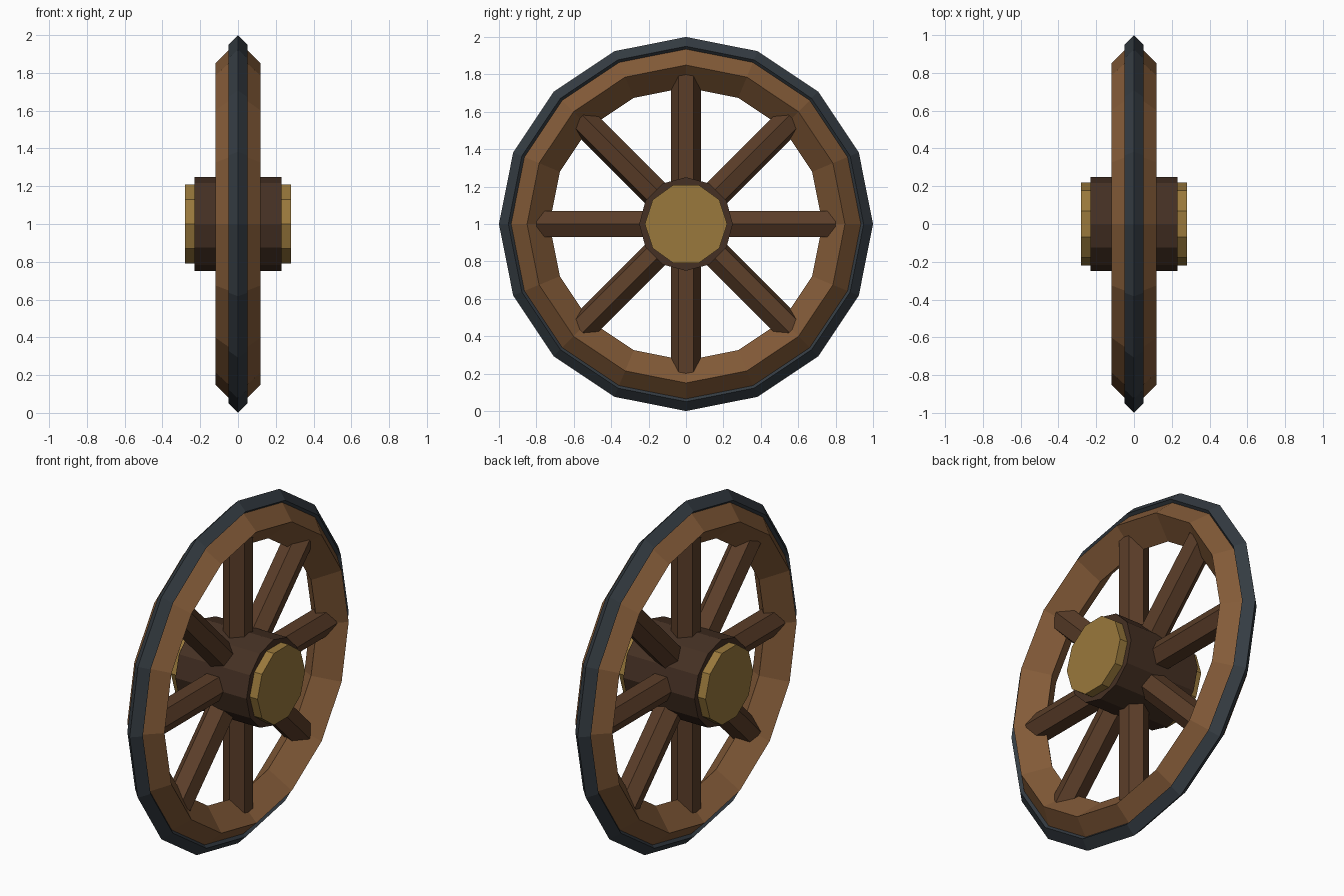
import bpy, bmesh
from math import pi, sin, cos
from mathutils import Matrix

if "Cube" in bpy.data.objects:
    bpy.data.objects.remove(bpy.data.objects["Cube"])

CENTRE = Matrix.Translation((0, 0, 1))


def material(name, rgb):
    m = bpy.data.materials.new(name)
    m.diffuse_color = (*rgb, 1)
    m.use_nodes = True
    m.node_tree.nodes["Principled BSDF"].inputs["Base Color"].default_value = m.diffuse_color
    return m


RIM = material("rim_wood", (0.23, 0.105, 0.04))
SPOKE = material("spoke_wood", (0.105, 0.048, 0.022))
HUB = material("hub_wood", (0.06, 0.03, 0.017))
BRASS = material("brass", (0.32, 0.19, 0.045))
IRON = material("iron", (0.035, 0.045, 0.055))


def finish(name, bm, mat):
    bmesh.ops.recalc_face_normals(bm, faces=bm.faces[:])
    mesh = bpy.data.meshes.new(name)
    bm.to_mesh(mesh)
    bm.free()
    mesh.materials.append(mat)
    ob = bpy.data.objects.new(name, mesh)
    bpy.context.collection.objects.link(ob)
    return ob


def ring(name, major, minor, mat, sides=16):
    """Diamond-section ring around the x axis."""
    bm = bmesh.new()
    section = [(major + minor, 0), (major, minor), (major - minor, 0), (major, -minor)]
    loops = []
    for i in range(sides):
        a = 2 * pi * i / sides
        loops.append([bm.verts.new((x, r * sin(a), 1 + r * cos(a))) for r, x in section])
    for i in range(sides):
        p, q = loops[i], loops[(i + 1) % sides]
        for j in range(4):
            k = (j + 1) % 4
            bm.faces.new((p[j], p[k], q[k], q[j]))
    return finish(name, bm, mat)


def cylinder(name, sides, radius, depth, matrix, mat):
    bm = bmesh.new()
    bmesh.ops.create_cone(bm, cap_ends=True, segments=sides, radius1=radius,
                          radius2=radius, depth=depth, matrix=CENTRE @ matrix)
    return finish(name, bm, mat)


# Wooden rim and iron tyre
ring("rim", 0.85, 0.12, RIM)
ring("tyre", 0.95, 0.05, IRON)

# Hub with a brass cap on each end
along_x = Matrix.Rotation(pi / 2, 4, 'Y')
cylinder("hub", 12, 0.25, 0.46, along_x, HUB)
for side, label in ((1, "right"), (-1, "left")):
    cylinder("hub_cap_" + label, 10, 0.22, 0.08,
             Matrix.Translation((side * 0.24, 0, 0)) @ along_x, BRASS)

# Eight hexagonal spokes, each twisted as it goes round
for i in range(8):
    a = i * pi / 4
    m = (Matrix.Rotation(-a, 4, 'X') @ Matrix.Rotation(-a, 4, 'Z')
         @ Matrix.Translation((0, 0, 0.5)))
    cylinder(f"spoke_{i + 1}", 6, 0.08, 0.6, m, SPOKE)
